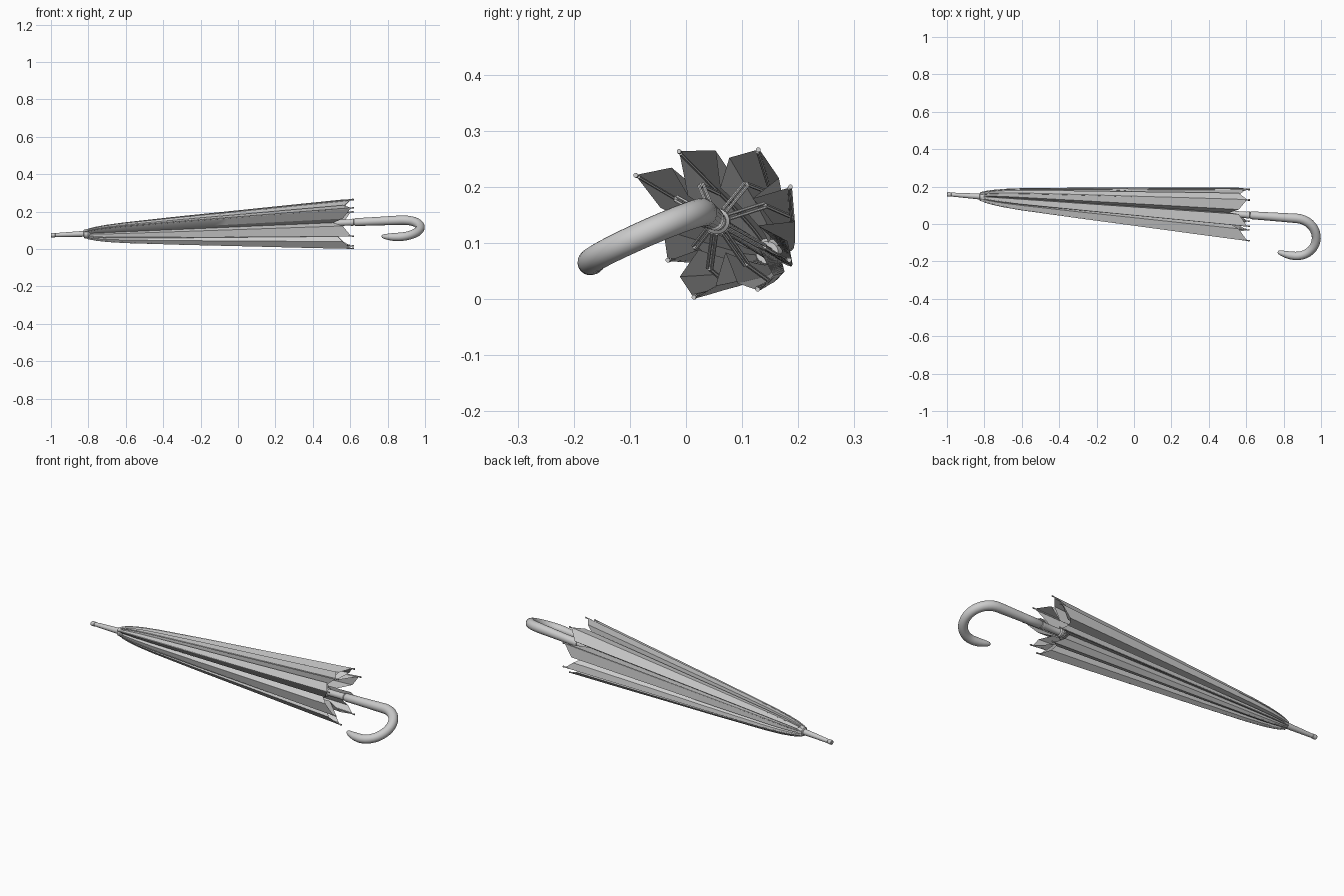
import bpy, bmesh, math
from mathutils import Vector

if "Cube" in bpy.data.objects:
    bpy.data.objects.remove(bpy.data.objects["Cube"])


def axis(x, dy=0.0, dz=0.0):
    """Point on the tilted umbrella axis at x, with an optional offset."""
    return Vector((x, 0.09 - 0.069 * x + dy, 0.117 + 0.043 * x + dz))


def interp(table, x):
    for (a, va), (b, vb) in zip(table, table[1:]):
        if x <= b:
            return va + (vb - va) * max(0, (x - a) / (b - a))
    return table[-1][1]


def finish(name, bm, angle=35):
    bmesh.ops.recalc_face_normals(bm, faces=bm.faces)
    me = bpy.data.meshes.new(name)
    bm.to_mesh(me)
    bm.free()
    ob = bpy.data.objects.new(name, me)
    bpy.context.collection.objects.link(ob)
    bpy.ops.object.select_all(action='DESELECT')
    ob.select_set(True)
    bpy.context.view_layer.objects.active = ob
    bpy.ops.object.shade_smooth_by_angle(angle=math.radians(angle))
    return ob


def add_tube(bm, pts, radii, sides, side_axis=Vector((0.02, 0.4, -0.92))):
    """Sweep a circle along pts with a radius per point, capped at both ends."""
    rings = []
    for i, p in enumerate(pts):
        t = (pts[min(i + 1, len(pts) - 1)] - pts[max(i - 1, 0)]).normalized()
        u = (side_axis - t * side_axis.dot(t)).normalized()
        v = t.cross(u)
        rings.append([bm.verts.new(p + radii[i] * (
            u * math.cos(2 * math.pi * k / sides) + v * math.sin(2 * math.pi * k / sides)))
            for k in range(sides)])
    for a, b in zip(rings, rings[1:]):
        for k in range(sides):
            bm.faces.new((a[k], a[(k + 1) % sides], b[(k + 1) % sides], b[k]))
    bm.faces.new(rings[0])
    bm.faces.new(rings[-1])


def lathe(name, profile, sides=20):
    """Turned part along the umbrella axis from (x, radius) pairs."""
    bm = bmesh.new()
    pts = [axis(x) for x, r in profile]
    d = (axis(1) - axis(0)).normalized()
    u = d.orthogonal().normalized()
    v = d.cross(u)
    rings = [[bm.verts.new(p + r * (u * math.cos(k * math.tau / sides) + v * math.sin(k * math.tau / sides)))
              for k in range(sides)] for p, (x, r) in zip(pts, profile)]
    for a, b in zip(rings, rings[1:]):
        for k in range(sides):
            bm.faces.new((a[k], a[(k + 1) % sides], b[(k + 1) % sides], b[k]))
    bm.faces.new(rings[0])
    bm.faces.new(rings[-1])
    return finish(name, bm)


# Folded hem outline seen from the handle end: y, z, kind (R rib, F fold, V valley)
HEM = [
    (-.090, .221, 'R'), (-.03, .238, 'F'), (-.005, .190, 'V'),
    (-.012, .264, 'R'), (.05, .269, 'F'), (.055, .205, 'V'), (.075, .256, 'F'),
    (.131, .267, 'R'), (.165, .219, 'F'), (.115, .185, 'V'),
    (.189, .200, 'R'), (.194, .140, 'F'), (.125, .135, 'V'), (.180, .105, 'F'),
    (.187, .068, 'R'), (.125, .095, 'V'), (.155, .042, 'F'),
    (.130, .015, 'R'), (.09, .028, 'F'), (.065, .085, 'V'), (.05, .023, 'F'),
    (.015, .001, 'R'), (-.015, .040, 'F'), (.015, .09, 'V'),
    (-.032, .068, 'R'), (-.045, .125, 'F'), (.0, .145, 'V'), (-.05, .165, 'F'),
]
SPREAD = [(-.82, .17), (-.76, .27), (-.7, .34), (-.6, .415), (-.3, .575), (0, .715), (.3, .86), (.6, 1)]
HEM_X = {'R': .605, 'F': .56, 'V': .51}


def canopy_point(y, z, x, scale=1.0):
    c = axis(.6)
    k = interp(SPREAD, x) * scale
    return axis(x, (y - c.y) * k, (z - c.z) * k)


# Pleated canopy, the valleys getting shallower towards the crown
bm = bmesh.new()
N = 24
cols = []
for y, z, kind in HEM:
    col = []
    for i in range(N + 1):
        t = (i / N) ** 1.3
        fill = 1 + .3 * (1 - t) if kind == 'V' else 1
        col.append(bm.verts.new(canopy_point(y, z, -.82 + (HEM_X[kind] + .82) * t, fill)))
    cols.append(col)
for j, a in enumerate(cols):
    b = cols[(j + 1) % len(cols)]
    for i in range(N):
        bm.faces.new((a[i], b[i], b[i + 1], a[i + 1]))
finish("canopy", bm, 30)

# Ribs, their end tips and the stretchers
ribs, tips, struts = bmesh.new(), bmesh.new(), bmesh.new()
for y, z, kind in HEM:
    if kind != 'R':
        continue
    xs = [-.8, -.76, -.7, -.6, -.3, 0, .3, .6]
    add_tube(ribs, [canopy_point(y, z, x, .96) for x in xs], [.0032] * len(xs), 6)
    end = canopy_point(y, z, .6, .98)
    d = (end - canopy_point(y, z, .3, .98)).normalized()
    add_tube(tips, [end + d * s for s in (-.02, .010, .011, .019)], [.003, .003, .0042, .0042], 8)
    c = axis(.6)
    out = Vector((0, y - c.y, z - c.z)).normalized()
    side = Vector((0, -out.z, out.y)) * .004
    root = axis(.5) + out * .022
    elbow = canopy_point(y, z, .42, .62)
    for s in (side, -side):
        add_tube(struts, [root + s, elbow + s], [.003] * 2, 6)
    add_tube(struts, [elbow, canopy_point(y, z, -.1, .93)], [.004] * 2, 6)
finish("ribs", ribs)
finish("rib_tips", tips)
finish("stretchers", struts)

# Shaft, ferrule, crown cap and runner
lathe("shaft", [(-.85, .011), (.64, .011)])
lathe("ferrule", [(-1, .010), (-.998, .012), (-.978, .012), (-.976, .0105), (-.95, .0115), (-.82, .016)])
lathe("crown_cap", [(-.826, .017), (-.822, .023), (-.80, .026), (-.79, .02)])
lathe("runner", [(.47, .018), (.48, .023), (.51, .023), (.515, .017), (.6, .017), (.605, .019), (.618, .019), (.622, .014)])

# Crook handle
d = (axis(1) - axis(0)).normalized()
e = Vector((0, -.915, -.404))
e = (e - d * e.dot(d)).normalized()
R = .110
start = axis(.870)
pts = [axis(.622), axis(.626), axis(.7), axis(.78)]
rad = [.018, .021, .022, .0235]
for i in range(19):
    a = math.pi * i / 18
    pts.append(start + d * R * math.sin(a) + e * R * (1 - math.cos(a)))
    rad.append(.0255 - .003 * i / 18)
for s, lift, r in ((.03, .002, .021), (.055, .007, .0175), (.078, .013, .013), (.088, .016, .009), (.092, .0175, .004)):
    pts.append(start + e * (2 * R - lift) - d * s)
    rad.append(r)
bm = bmesh.new()
add_tube(bm, pts, rad, 20, d.cross(e))
finish("crook_handle", bm, 50)
